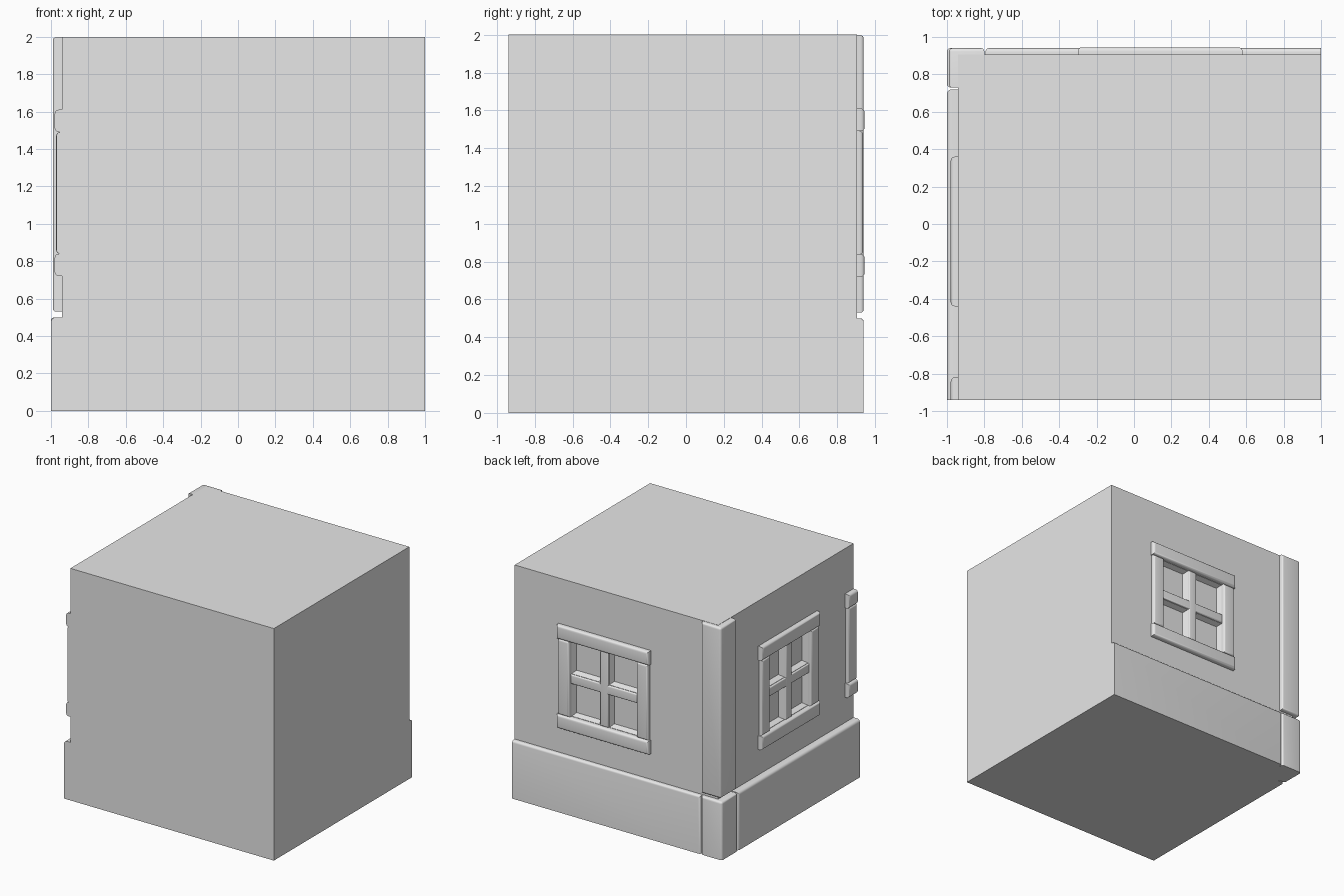
import bpy, bmesh
from mathutils import Vector

if "Cube" in bpy.data.objects:
    bpy.data.objects.remove(bpy.data.objects["Cube"], do_unlink=True)

GREY = (0.8, 0.8, 0.8, 1.0)
plaster = bpy.data.materials.new("plain_grey")
plaster.use_nodes = True
plaster.diffuse_color = GREY
for node in plaster.node_tree.nodes:
    if node.type == 'BSDF_PRINCIPLED':
        node.inputs["Base Color"].default_value = GREY

LEFT_X, BACK_Y, FRONT_Y = -0.94, 0.905, -0.94   # wall planes


def add_box(bm, lo, hi):
    verts = bmesh.ops.create_cube(bm, size=1)["verts"]
    lo, hi = Vector(lo), Vector(hi)
    for v in verts:
        v.co = (lo + hi) / 2 + v.co * (hi - lo)
    return verts


def finish(name, bm):
    bmesh.ops.recalc_face_normals(bm, faces=bm.faces)
    mesh = bpy.data.meshes.new(name)
    bm.to_mesh(mesh)
    bm.free()
    mesh.materials.append(plaster)
    obj = bpy.data.objects.new(name, mesh)
    bpy.context.collection.objects.link(obj)
    return obj


def smooth(obj):
    bpy.ops.object.select_all(action='DESELECT')
    obj.select_set(True)
    bpy.context.view_layer.objects.active = obj
    bpy.ops.object.shade_smooth_by_angle(angle=0.7)


def place(wall, u, z, d):
    """Wall coordinates (along, up, outward) to a point."""
    return Vector((u, BACK_Y + d, z)) if wall == "back" else Vector((LEFT_X - d, u, z))


def rounded(name, bm, rule, radius):
    edges = [e for e in bm.edges if all(rule(v.co) for v in e.verts)
             and not all(v.co.y < FRONT_Y + 0.001 for v in e.verts)
             and not all(v.co.x > 0.999 for v in e.verts)
             and not all(v.co.z < 0.001 for v in e.verts)]
    bmesh.ops.bevel(bm, geom=edges, offset=radius, segments=4,
                    profile=0.5, affect='EDGES')
    smooth(finish(name, bm))


def wall_bar(name, wall, u, z, depth, radius):
    """Bar standing out from a wall with its outer edges rounded."""
    a, b = place(wall, u[0], z[0], 0), place(wall, u[1], z[1], depth)
    bm = bmesh.new()
    add_box(bm, [min(p) for p in zip(a, b)], [max(p) for p in zip(a, b)])
    axis = 1 if wall == "back" else 0
    rounded(name, bm, lambda co: abs(co[axis] - b[axis]) < 1e-4, radius)


# House body with tapered pane recesses
SILL, HEAD, BAR = 0.72, 1.61, 0.12
windows = {"back": (-0.30, 0.58), "left": (-0.44, 0.36)}
MULLION = 0.04

body_bm = bmesh.new()
add_box(body_bm, (LEFT_X, FRONT_Y, 0), (1, BACK_Y, 2))
body = finish("house_body", body_bm)


def pane_spans(lo, hi):
    mid = (lo + hi) / 2
    return (lo + BAR, mid - MULLION), (mid + MULLION, hi - BAR)


cut_bm = bmesh.new()
for wall, (u0, u1) in windows.items():
    for us in pane_spans(u0, u1):
        for zs in pane_spans(SILL, HEAD):
            rings = []
            for depth, inset in ((0.02, -0.005), (-0.045, 0.02)):
                a, b = us[0] + inset, us[1] - inset
                c, d = zs[0] + inset, zs[1] - inset
                rings.append([cut_bm.verts.new(place(wall, u, z, depth))
                              for u, z in ((a, c), (b, c), (b, d), (a, d))])
            front, back = rings
            cut_bm.faces.new(front)
            cut_bm.faces.new(back[::-1])
            for i in range(4):
                j = (i + 1) % 4
                cut_bm.faces.new((front[j], front[i], back[i], back[j]))
cutter = finish("pane_cutter", cut_bm)
cutter.hide_render = True
cut = body.modifiers.new("pane_recesses", 'BOOLEAN')
cut.operation = 'DIFFERENCE'
cut.solver = 'EXACT'
cut.object = cutter
bpy.context.view_layer.objects.active = body
bpy.ops.object.modifier_apply(modifier=cut.name)
bpy.data.objects.remove(cutter, do_unlink=True)

# Window frames and cross bars
for wall, (u0, u1) in windows.items():
    mid_u, mid_z = (u0 + u1) / 2, (SILL + HEAD) / 2
    for part, z in (("sill", SILL), ("head", HEAD - BAR)):
        wall_bar(f"{wall}_window_{part}", wall, (u0, u1), (z, z + BAR), 0.04, 0.022)
    for part, u in (("first_side", u0 + 0.01), ("second_side", u1 - BAR)):
        wall_bar(f"{wall}_window_{part}", wall, (u, u + BAR - 0.01),
                 (SILL + BAR, HEAD - BAR), 0.032, 0.018)
    wall_bar(f"{wall}_window_upright", wall, (mid_u - MULLION, mid_u + MULLION),
             (SILL + BAR, HEAD - BAR), 0.015, 0.012)
    wall_bar(f"{wall}_window_crossbar", wall, (u0 + BAR, u1 - BAR),
             (mid_z - MULLION, mid_z + MULLION), 0.014, 0.012)

# Edge of a second window cut off at the front
for part, z in (("sill", SILL), ("head", HEAD - BAR)):
    wall_bar(f"edge_window_{part}", "left", (FRONT_Y, -0.82), (z, z + BAR), 0.04, 0.022)
wall_bar("edge_window_side", "left", (FRONT_Y, -0.83), (SILL + BAR, HEAD - BAR), 0.03, 0.018)

# Plinth along both detailed walls
wall_bar("back_plinth", "back", (-0.795, 1), (0, 0.5), 0.035, 0.02)
wall_bar("left_plinth", "left", (FRONT_Y, 0.72), (0, 0.5), 0.06, 0.025)

# Corner post and its foot
for name, x, z0, z1 in (("corner_post", -0.99, 0.53, 1.998), ("corner_foot", -1, 0, 0.5)):
    bm = bmesh.new()
    add_box(bm, (x, 0.73, z0), (-0.80, 0.94, z1))
    rounded(name, bm, lambda co, x=x: co.x < x + 0.001 or co.y > 0.939, 0.018)
